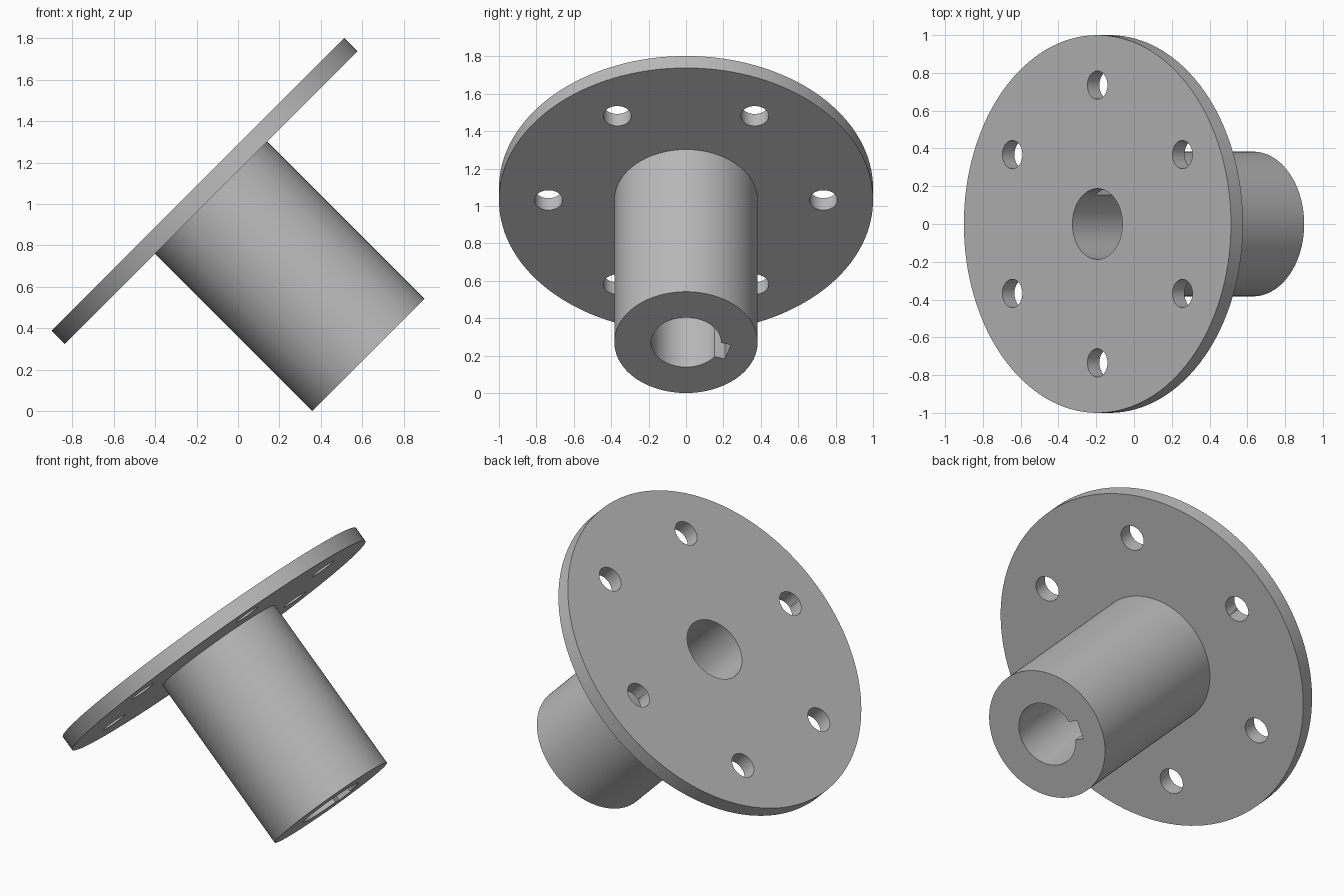
import bpy, bmesh, math
from mathutils import Matrix, Vector

old = bpy.data.objects.get("Cube")
if old:
    bpy.data.objects.remove(old, do_unlink=True)

FLANGE_R, FLANGE_T = 1.0, 0.09
HUB_R, LENGTH = 0.383, 1.165
BORE_R = 0.187
BOLT_CIRCLE, BOLT_R = 0.735, 0.075
KEY_W, KEY_TOP, KEY_ANGLE = 0.11, 0.236, math.radians(108)

steel = bpy.data.materials.new("steel grey")
steel.use_nodes = True
colour = (0.5, 0.5, 0.5, 1)
steel.diffuse_color = colour
steel.node_tree.nodes["Principled BSDF"].inputs["Base Color"].default_value = colour


def make_object(name, bm):
    bmesh.ops.recalc_face_normals(bm, faces=bm.faces)
    mesh = bpy.data.meshes.new(name)
    bm.to_mesh(mesh)
    bm.free()
    mesh.materials.append(steel)
    obj = bpy.data.objects.new(name, mesh)
    bpy.context.collection.objects.link(obj)
    return obj


def lathe(name, profile, steps=128):
    """Turn a closed (radius, height) outline around the z axis."""
    bm = bmesh.new()
    rings = [[bm.verts.new((r * math.cos(a), r * math.sin(a), z)) for r, z in profile]
             for a in (math.tau * i / steps for i in range(steps))]
    n = len(profile)
    for i, ring in enumerate(rings):
        following = rings[(i + 1) % steps]
        for j in range(n):
            k = (j + 1) % n
            bm.faces.new((ring[j], following[j], following[k], ring[k]))
    return make_object(name, bm)


# Flange, hub and through bore, turned as one body (outer face at z = 0)
body = lathe("flanged_hub", [
    (BORE_R, 0), (FLANGE_R, 0), (FLANGE_R, -FLANGE_T),
    (HUB_R, -FLANGE_T), (HUB_R, -LENGTH), (BORE_R, -LENGTH)])

# Six bolt holes
bm = bmesh.new()
for i in range(6):
    a = math.radians(30 + 60 * i)
    place = Matrix.Translation((BOLT_CIRCLE * math.cos(a), BOLT_CIRCLE * math.sin(a), -FLANGE_T / 2))
    bmesh.ops.create_cone(bm, cap_ends=True, segments=48, radius1=BOLT_R, radius2=BOLT_R,
                          depth=FLANGE_T * 3, matrix=place)
bolt_cutter = make_object("bolt_hole_cutter", bm)

# Keyway along the hub bore, stopping at the flange
bm = bmesh.new()
inner, bottom = BORE_R / 2, -LENGTH - 0.1
size = Vector((KEY_TOP - inner, KEY_W, -FLANGE_T - bottom))
centre = Vector(((KEY_TOP + inner) / 2, 0, (bottom - FLANGE_T) / 2))
bmesh.ops.create_cube(bm, size=1, matrix=Matrix.Rotation(KEY_ANGLE, 4, 'Z')
                      @ Matrix.Translation(centre) @ Matrix.Diagonal((*size, 1)))
key_cutter = make_object("keyway_cutter", bm)

# Cut, then discard the cutters
bpy.context.view_layer.objects.active = body
for cutter in (bolt_cutter, key_cutter):
    cutter.hide_render = True
    cut = body.modifiers.new(cutter.name, 'BOOLEAN')
    cut.operation, cut.solver, cut.object = 'DIFFERENCE', 'EXACT', cutter
    bpy.ops.object.modifier_apply(modifier=cut.name)
    bpy.data.objects.remove(cutter, do_unlink=True)

# Tilt so the hub points down and to +x, then centre it and rest it on the ground
s = math.sqrt(0.5)
tilt = Matrix.Rotation(math.radians(-45), 4, 'Y')
shift = Matrix.Translation((s * (FLANGE_R - LENGTH - HUB_R) / 2, 0, s * (LENGTH + HUB_R)))
body.data.transform(shift @ tilt)

bpy.ops.object.select_all(action='DESELECT')
body.select_set(True)
bpy.ops.object.shade_smooth_by_angle(angle=math.radians(30))
